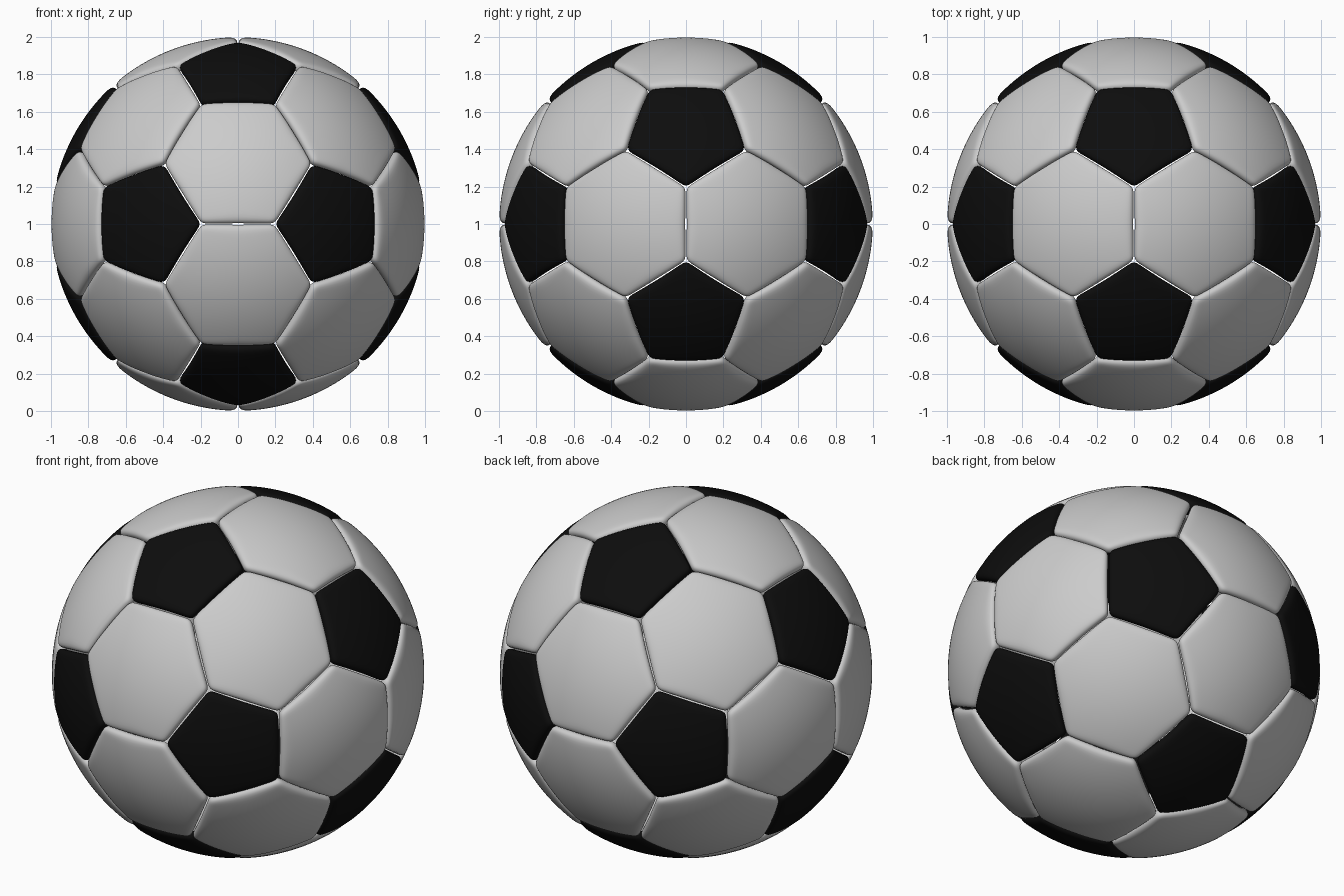
import bpy
from math import atan2, sqrt
from itertools import combinations
from mathutils import Vector

if "Cube" in bpy.data.objects:
    bpy.data.objects.remove(bpy.data.objects["Cube"])

PHI = (1 + sqrt(5)) / 2
OUTER, THICK = 1.0, 0.06

# Icosahedron corners are the centres of the black pentagons
ico = []
for a in (-1, 1):
    for b in (-PHI, PHI):
        ico += [Vector((a, b, 0)), Vector((0, a, b)), Vector((b, 0, a))]


def near(p, q):
    return (p - q).length < 2.1


# Cutting each edge in thirds gives the seam corners of the ball
corners = []
for p, q in combinations(ico, 2):
    if near(p, q):
        corners += [p.lerp(q, 1 / 3), p.lerp(q, 2 / 3)]

# Icosahedron face middles are the centres of the hexagons
hex_dirs = [p + q + r for p, q, r in combinations(ico, 3)
            if near(p, q) and near(q, r) and near(p, r)]


def panel_corners(direction):
    """Seam corners around one panel, in counter-clockwise order."""
    n = direction.normalized()
    top = max(c.dot(n) for c in corners)
    ring = [c for c in corners if c.dot(n) > top - 1e-3]
    u = n.orthogonal().normalized()
    v = n.cross(u)
    return sorted(ring, key=lambda c: atan2(c.dot(v), c.dot(u)))


def make_panels(name, directions, colour=None):
    verts, faces = [], []
    for d in directions:
        ring = panel_corners(d)
        faces.append(range(len(verts), len(verts) + len(ring)))
        verts += [c.normalized() * (OUTER - THICK) for c in ring]
    mesh = bpy.data.meshes.new(name)
    mesh.from_pydata(verts, [], [list(f) for f in faces])
    mesh.polygons.foreach_set("use_smooth", [True] * len(faces))
    ob = bpy.data.objects.new(name, mesh)
    bpy.context.collection.objects.link(ob)
    ob.location.z = 1

    # Split into a fine grid, push onto a sphere, thicken, then round the rims
    grid = ob.modifiers.new("grid", 'SUBSURF')
    grid.subdivision_type = 'SIMPLE'
    grid.levels = grid.render_levels = 3
    ball = ob.modifiers.new("ball", 'CAST')
    ball.factor = 1
    ball.use_radius_as_size = False
    ball.size = OUTER - THICK
    shell = ob.modifiers.new("shell", 'SOLIDIFY')
    shell.thickness = THICK
    shell.offset = 1
    soft = ob.modifiers.new("soft", 'SUBSURF')
    soft.levels = soft.render_levels = 2

    if colour:
        mat = bpy.data.materials.new(name)
        mat.diffuse_color = colour
        mat.use_nodes = True
        mat.node_tree.nodes["Principled BSDF"].inputs["Base Color"].default_value = mat.diffuse_color
        mesh.materials.append(mat)
    return ob


make_panels("black_pentagon_panels", ico, (0.004, 0.004, 0.004, 1))
make_panels("grey_hexagon_panels", hex_dirs)
